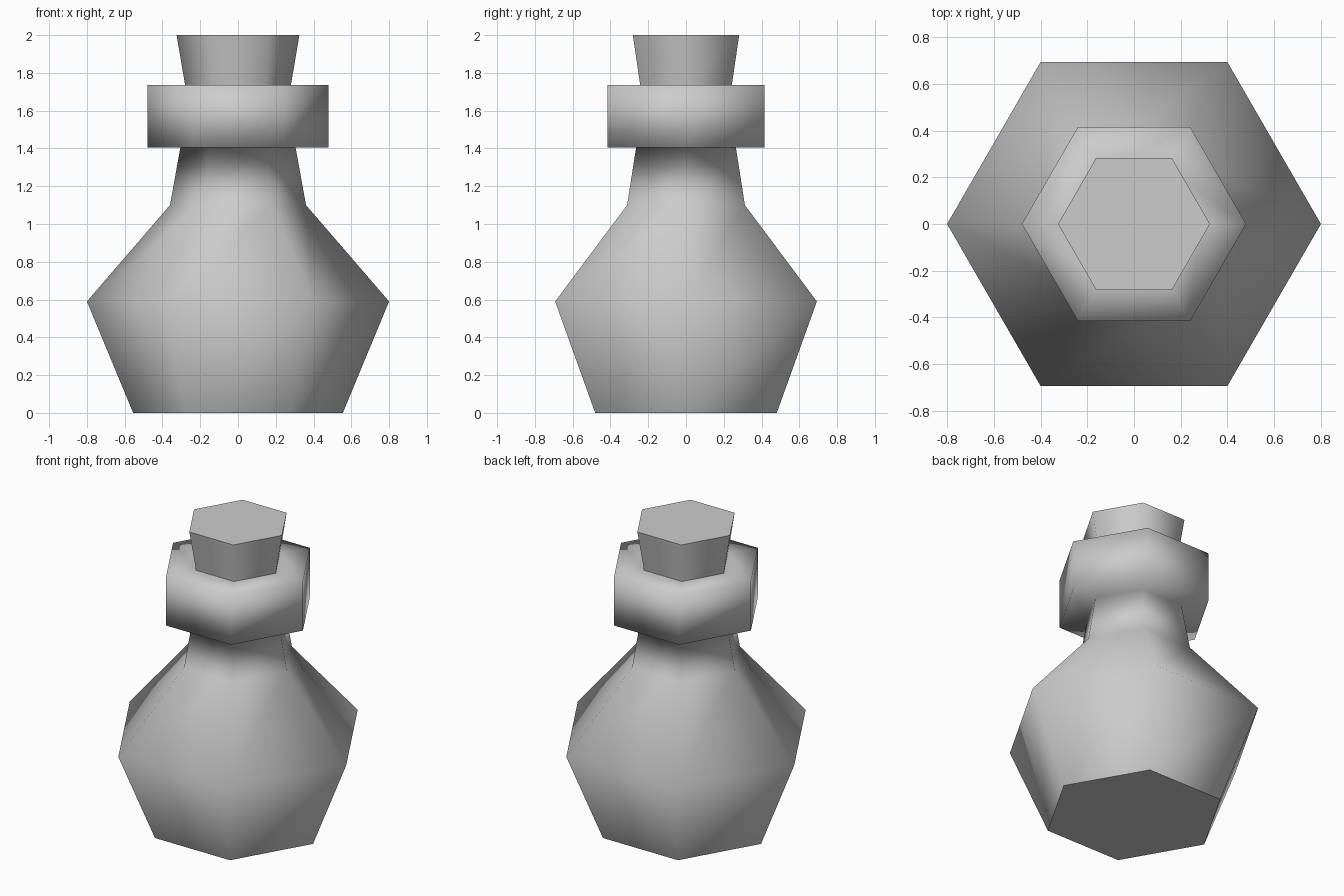
import bpy
import bmesh
from math import cos, sin, pi

cube = bpy.data.objects.get("Cube")
if cube:
    bpy.data.objects.remove(cube, do_unlink=True)

SIDES = 6

grey = bpy.data.materials.new("plain_grey")
grey.use_nodes = True
COLOUR = (0.6, 0.6, 0.6, 1)
grey.diffuse_color = COLOUR
grey.node_tree.nodes["Principled BSDF"].inputs["Base Color"].default_value = COLOUR


def lathe(name, profile, cap_top):
    """Spin a (radius, height) profile into a smooth hexagonal solid with crisp caps."""
    bm = bmesh.new()
    rings = [[bm.verts.new((r * cos(2 * pi * i / SIDES), r * sin(2 * pi * i / SIDES), z))
              for i in range(SIDES)] for r, z in profile]
    for low, high in zip(rings, rings[1:]):
        for i in range(SIDES):
            j = (i + 1) % SIDES
            bm.faces.new((low[i], low[j], high[j], high[i]))
    caps = [bm.faces.new(rings[0][::-1])]
    if cap_top:
        caps.append(bm.faces.new(rings[-1]))
    for face in bm.faces:
        face.smooth = True
    for cap in caps:
        cap.smooth = False
        for edge in cap.edges:
            edge.smooth = False
    mesh = bpy.data.meshes.new(name)
    bm.to_mesh(mesh)
    bm.free()
    mesh.materials.append(grey)
    obj = bpy.data.objects.new(name, mesh)
    bpy.context.collection.objects.link(obj)
    return obj


# Flask: belly, shoulder, neck and thick collar in one smooth skin, open at the mouth
lathe("flask", [(0.555, 0), (0.8, 0.59), (0.36, 1.1), (0.305, 1.405),
                (0.48, 1.405), (0.48, 1.735), (0.28, 1.735)], cap_top=False)

# Stopper: tapered plug seated in the mouth
lathe("stopper", [(0.28, 1.735), (0.325, 2.0)], cap_top=True)
